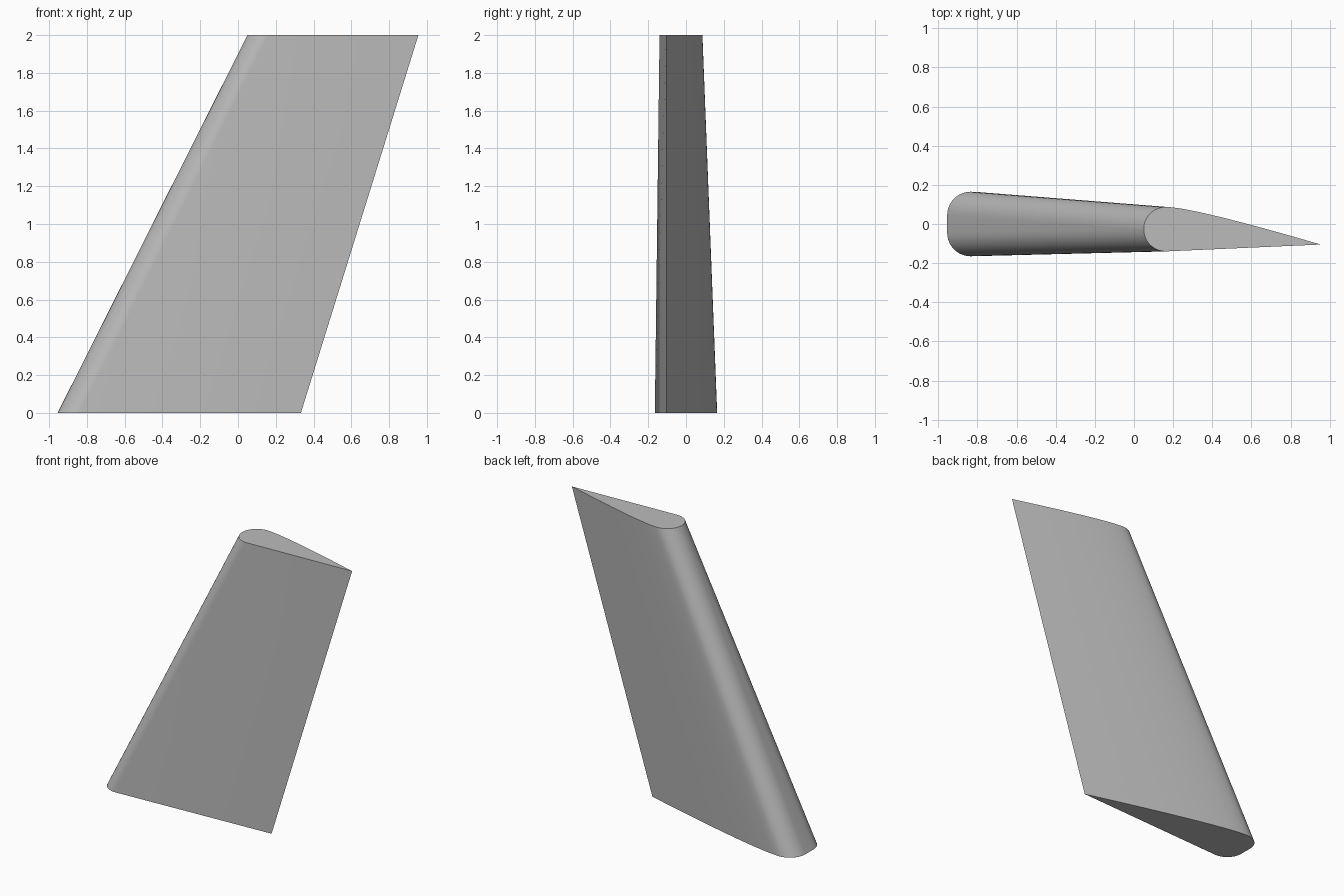
import bpy, bmesh, math
from mathutils import Vector

cube = bpy.data.objects.get("Cube")
if cube:
    bpy.data.objects.remove(cube)

ARC, CURVE = 10, 12


def fin_section(nose, tail, low, high, radius, z):
    """Rounded nose, straight front side, gently curved back side, sharp tail at y = -0.105."""
    cx = nose + radius
    points = []
    # back nose corner, then front nose corner
    for cy, start in ((high - radius, 90), (low + radius, 180)):
        for i in range(ARC + 1):
            a = math.radians(start + 90 * i / ARC)
            points.append(Vector((cx + radius * math.cos(a), cy + radius * math.sin(a), z)))
    # curved back side from tail towards the nose
    end, begin = Vector((tail, -0.105, z)), Vector((cx, high, z))
    control = Vector((cx + 0.17 * (tail - cx), high, z))
    for i in range(CURVE):
        t = i / CURVE
        points.append(end * (1 - t) ** 2 + control * 2 * t * (1 - t) + begin * t * t)
    return points


# Swept, tapered fin lofted between root and tip
bm = bmesh.new()
root = [bm.verts.new(p) for p in fin_section(-0.955, 0.333, -0.165, 0.165, 0.12, 0)]
tip = [bm.verts.new(p) for p in fin_section(0.05, 0.955, -0.14, 0.087, 0.1125, 2)]
count = len(root)
for i in range(count):
    j = (i + 1) % count
    bm.faces.new((root[i], root[j], tip[j], tip[i]))
bm.faces.new(root[::-1])
bm.faces.new(tip)
bmesh.ops.recalc_face_normals(bm, faces=bm.faces)
mesh = bpy.data.meshes.new("swept_fin")
bm.to_mesh(mesh)
bm.free()
fin = bpy.data.objects.new("swept_fin", mesh)
bpy.context.collection.objects.link(fin)

# Plain grey finish
grey = bpy.data.materials.new("light_grey")
grey.use_nodes = True
colour = (0.5, 0.5, 0.5, 1)
grey.diffuse_color = colour
grey.node_tree.nodes["Principled BSDF"].inputs["Base Color"].default_value = colour
mesh.materials.append(grey)

# Smooth sides with crisp ends and tail
bpy.ops.object.select_all(action="DESELECT")
fin.select_set(True)
bpy.context.view_layer.objects.active = fin
bpy.ops.object.shade_smooth_by_angle(angle=math.radians(30))
